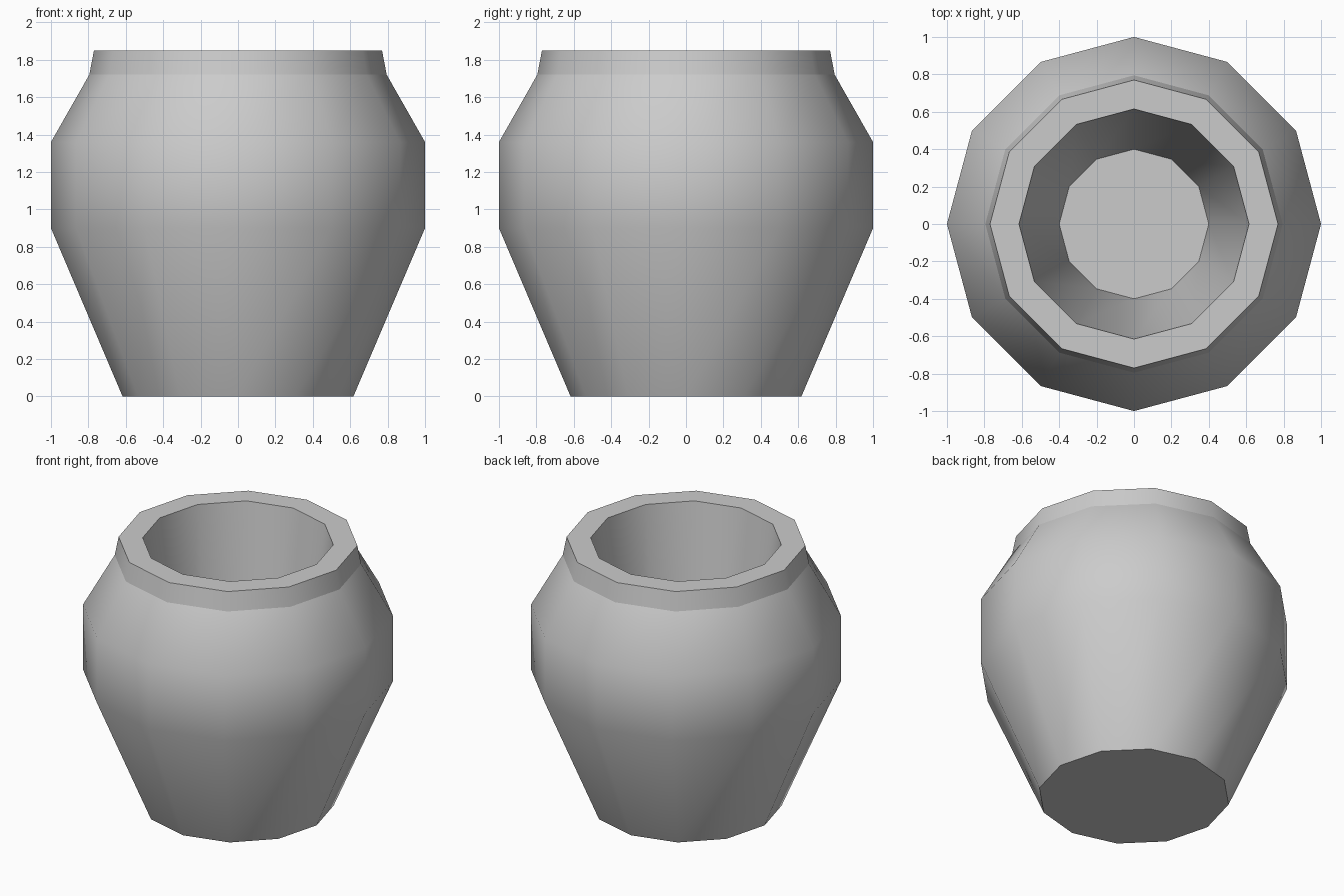
import bpy, bmesh, math

if "Cube" in bpy.data.objects:
    bpy.data.objects.remove(bpy.data.objects["Cube"])

SIDES = 12
NECK = 3  # index of the ring where the neck meets the shoulder

# Profile (radius, height): outer wall upward, over the rim, down the inner wall
profile = [(0.617, 0), (1, 0.9), (1, 1.36), (0.795, 1.72), (0.77, 1.85),
           (0.615, 1.85), (0.4, 0.2)]

bm = bmesh.new()
rings = []
for r, z in profile:
    rings.append([bm.verts.new((r * math.cos(2 * math.pi * i / SIDES),
                                r * math.sin(2 * math.pi * i / SIDES), z))
                  for i in range(SIDES)])

# Walls and rim
for a, b in zip(rings, rings[1:]):
    for i in range(SIDES):
        j = (i + 1) % SIDES
        bm.faces.new((a[i], a[j], b[j], b[i]))

# Underside and inner floor
bm.faces.new(rings[0][::-1])
bm.faces.new(rings[-1])

# Smooth walls, crisp rim, base and neck line
for f in bm.faces:
    f.smooth = True
bm.normal_update()
neck = set(rings[NECK])
for e in bm.edges:
    on_neck = e.verts[0] in neck and e.verts[1] in neck
    e.smooth = not on_neck and e.calc_face_angle() < math.radians(40)

mesh = bpy.data.meshes.new("pot")
bm.to_mesh(mesh)
bm.free()
pot = bpy.data.objects.new("pot", mesh)
bpy.context.collection.objects.link(pot)
